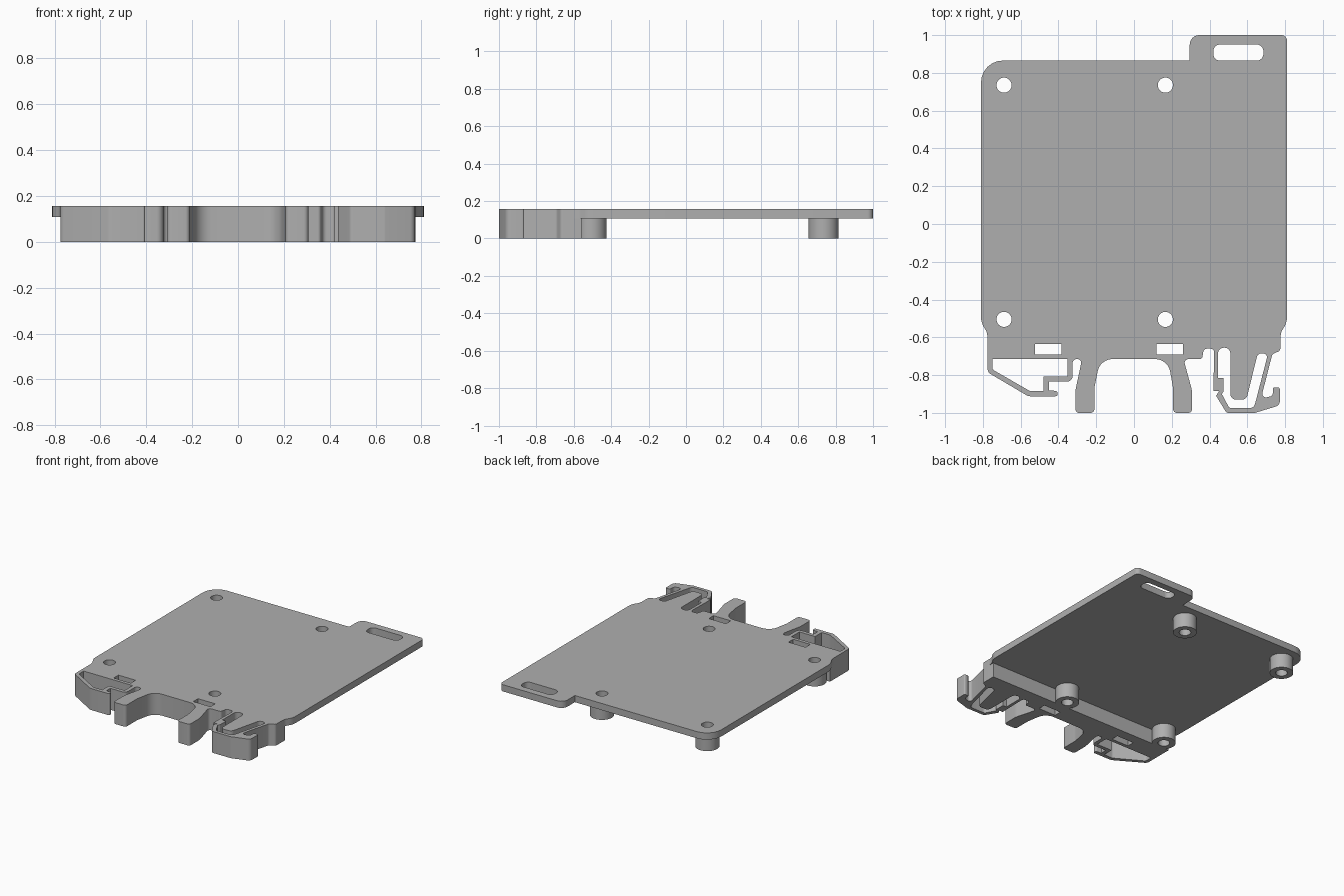
import bpy
import math
from mathutils import Vector

cube = bpy.data.objects.get("Cube")
if cube:
    bpy.data.objects.remove(cube)

TOP, UNDER = 0.157, 0.108      # plate faces
SIDE, SEAM = 0.775, -0.6       # clip half width, line where plate meets clip
GREY = (0.43, 0.43, 0.43, 1)

plastic = bpy.data.materials.new("grey plastic")
plastic.use_nodes = True
plastic.diffuse_color = GREY
plastic.node_tree.nodes["Principled BSDF"].inputs["Base Color"].default_value = GREY


def rounded(corners, steps=6):
    """Turn (x, y, radius) corners into an outline with true arcs."""
    outline = []
    for i, (x, y, radius) in enumerate(corners):
        corner = Vector((x, y))
        back = Vector(corners[i - 1][:2]) - corner
        ahead = Vector(corners[(i + 1) % len(corners)][:2]) - corner
        if not radius:
            outline.append(corner)
            continue
        half = back.angle(ahead) / 2
        reach = min(radius / math.tan(half), back.length * 0.49, ahead.length * 0.49)
        start, end = corner + back.normalized() * reach, corner + ahead.normalized() * reach
        weight = math.sin(half)
        for k in range(steps + 1):
            t = k / steps
            a, b, c = (1 - t) ** 2, 2 * t * (1 - t) * weight, t * t
            outline.append((start * a + corner * b + end * c) / (a + b + c))
    return outline


def box(x1, x2, y1, y2, r=0):
    return rounded([(x1, y1, r), (x2, y1, r), (x2, y2, r), (x1, y2, r)])


def circle(x, y, r, sides=32):
    turns = [math.tau * k / sides for k in range(sides)]
    return [Vector((x + r * math.cos(a), y + r * math.sin(a))) for a in turns]


def slab(name, loops, low, high):
    """Extrude an outline with holes between two heights."""
    curve = bpy.data.curves.new(name, "CURVE")
    curve.dimensions, curve.fill_mode = "2D", "BOTH"
    curve.extrude = (high - low) / 2
    for loop in loops:
        spline = curve.splines.new("POLY")
        spline.points.add(len(loop) - 1)
        for point, place in zip(spline.points, loop):
            point.co = (place.x, place.y, 0, 1)
        spline.use_cyclic_u = True
    obj = bpy.data.objects.new(name, curve)
    obj.location.z = (low + high) / 2
    bpy.context.collection.objects.link(obj)
    bpy.ops.object.select_all(action="DESELECT")
    obj.select_set(True)
    bpy.context.view_layer.objects.active = obj
    bpy.ops.object.convert(target="MESH")
    obj = bpy.context.object
    bpy.ops.object.mode_set(mode="EDIT")
    bpy.ops.mesh.select_all(action="SELECT")
    bpy.ops.mesh.remove_doubles(threshold=0.0001)
    bpy.ops.mesh.normals_make_consistent(inside=False)
    bpy.ops.object.mode_set(mode="OBJECT")
    bpy.ops.object.shade_smooth_by_angle(angle=math.radians(30))
    obj.data.materials.clear()
    obj.data.materials.append(plastic)
    return obj


# Mounting plate with tab, slot and four screw holes
posts = [(x, y) for x in (-0.688, 0.166) for y in (0.735, -0.505)]
plate = rounded([
    (-SIDE, SEAM, 0), (-0.78, -0.57, 0.05), (-0.81, -0.52, 0.1), (-0.81, 0.865, 0.115),
    (0.295, 0.865, 0), (0.295, 1, 0.05), (0.81, 1, 0.03),
    (0.81, -0.52, 0.1), (0.78, -0.57, 0.05), (SIDE, SEAM, 0)])
holes = [circle(x, y, 0.04) for x, y in posts]
slab("mounting_plate", [plate, box(0.42, 0.685, 0.865, 0.95, 0.035)] + holes, UNDER, TOP)

# Hollow posts below the screw holes
for number, (x, y) in enumerate(posts, 1):
    slab(f"screw_post_{number}", [circle(x, y, 0.08), circle(x, y, 0.04)], 0, UNDER)

# Rib under the plate's front edge
slab("under_rib", [box(-SIDE, SIDE, SEAM, -0.56)], 0, UNDER)

# Rail clip outline: left latch, two feet, right spring hook
latch = [
    (-SIDE, SEAM, 0), (-SIDE, -0.785, 0.03), (-0.56, -0.912, 0.04), (-0.405, -0.912, 0.01),
    (-0.405, -0.885, 0.01), (-0.45, -0.88, 0), (-0.45, -0.835, 0), (-0.325, -0.835, 0.03),
    (-0.325, -0.715, 0.022), (-0.275, -0.715, 0.022)]
feet = [
    (-0.31, -0.88, 0.1), (-0.31, -1, 0.02), (-0.21, -1, 0.02), (-0.21, -0.87, 0.1),
    (-0.18, -0.715, 0.08), (0.18, -0.715, 0.08), (0.207, -0.87, 0.1), (0.207, -1, 0.02),
    (0.307, -1, 0.02), (0.307, -0.88, 0.1), (0.262, -0.715, 0.02)]
hook = [
    (0.36, -0.715, 0.015), (0.37, -0.66, 0.02), (0.425, -0.66, 0.02), (0.42, -0.885, 0),
    (0.45, -0.885, 0), (0.435, -0.91, 0), (0.49, -1, 0.02), (0.64, -1, 0.02),
    (0.772, -0.96, 0.03), (0.772, -0.865, 0.01), (0.735, -0.865, 0.01), (0.735, -0.91, 0.02),
    (0.672, -0.925, 0.02), (0.732, -0.69, 0.02), (SIDE, -0.67, 0.02), (SIDE, SEAM, 0)]

# Openings in the clip
latch_gap = rounded([
    (-0.75, -0.715, 0), (-0.353, -0.715, 0), (-0.353, -0.808, 0), (-0.48, -0.808, 0),
    (-0.48, -0.885, 0), (-0.55, -0.885, 0.03), (-0.75, -0.77, 0.02)])
hook_gap = rounded([
    (0.445, -0.655, 0.03), (0.51, -0.655, 0.03), (0.51, -0.93, 0.03), (0.595, -0.93, 0.03),
    (0.655, -0.685, 0.025), (0.71, -0.685, 0.025), (0.635, -0.975, 0.03), (0.505, -0.975, 0.02),
    (0.465, -0.9, 0), (0.475, -0.885, 0), (0.475, -0.815, 0), (0.445, -0.815, 0)])
windows = [box(x, x + 0.14, -0.69, -0.635) for x in (-0.525, 0.12)]
slab("rail_clip", [rounded(latch + feet + hook), latch_gap, hook_gap] + windows, 0, TOP)
